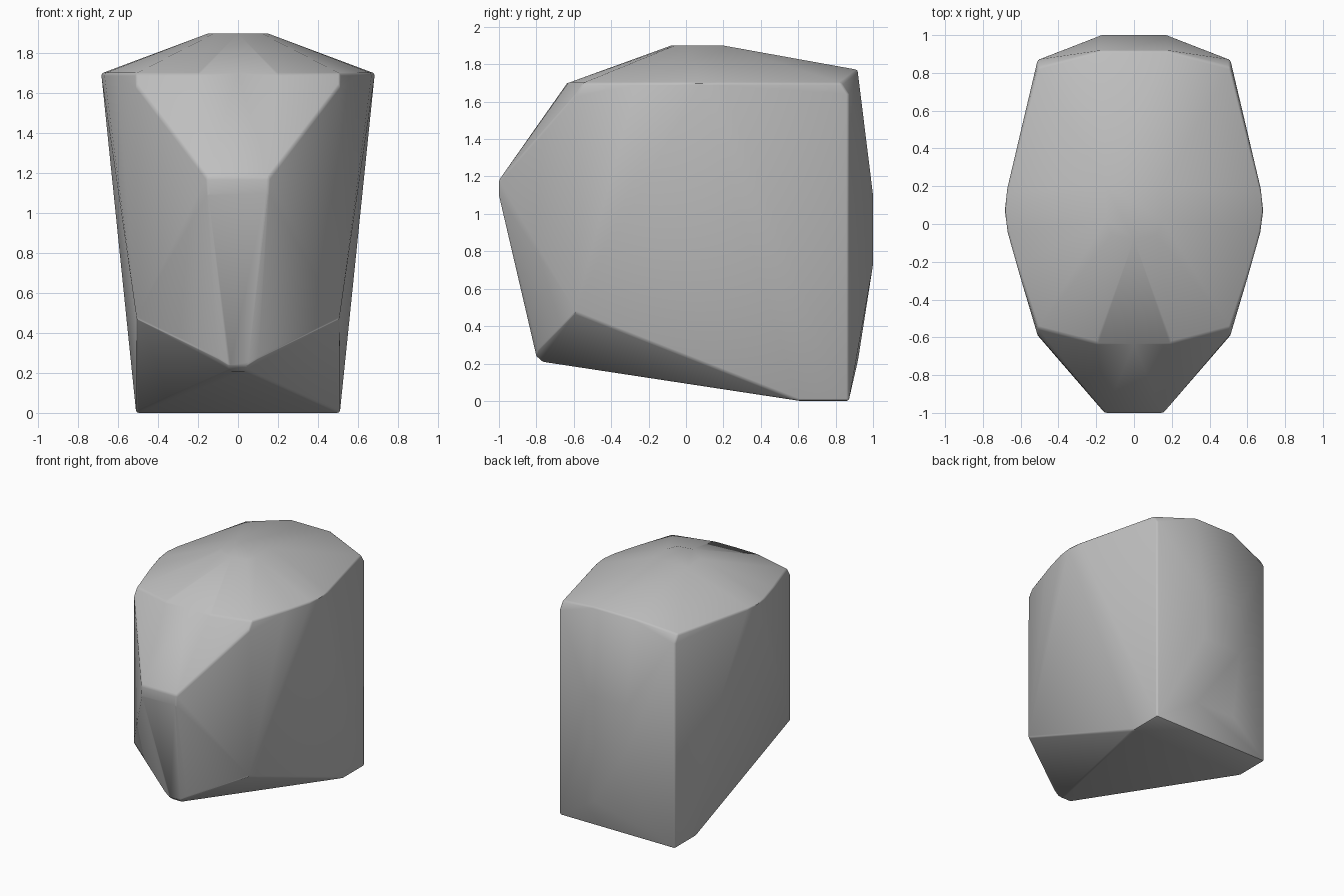
import bpy, bmesh, math

cube = bpy.data.objects.get("Cube")
if cube:
    bpy.data.objects.remove(cube, do_unlink=True)

# Grey stone
stone = bpy.data.materials.new("stone_grey")
stone.use_nodes = True
grey = (0.52, 0.52, 0.52, 1)
stone.diffuse_color = grey
stone.node_tree.nodes["Principled BSDF"].inputs["Base Color"].default_value = grey

# Corners of one half, grouped by the part of the boulder they shape
crown = [(.12, -.06, 1.9), (.15, .02, 1.9), (.15, .2, 1.9), (0, -.08, 1.9)]
rim = [(.685, .07, 1.7), (.675, .17, 1.7), (.67, -.04, 1.7), (.62, -.22, 1.7),
       (.51, -.55, 1.7), (.51, -.59, 1.64), (.2, -.63, 1.7), (0, -.635, 1.7)]
nose = [(.155, -1, 1.18), (.15, -1, 1.1)]
chin = [(.05, -.8, .24), (.1, -.79, .27), (.04, -.77, .21)]
base = [(.51, -.59, .47), (.51, .61, 0), (.51, .87, 0)]
back = [(.51, .87, 1.64), (.51, .83, 1.7), (.17, .92, 1.77),
        (.17, 1, 1.1), (.17, 1, .73), (.17, .92, .22)]

# Wrap the mirrored corners in a faceted skin
bm = bmesh.new()
for x, y, z in crown + rim + nose + chin + base + back:
    for side in ((-1, 1) if x else (1,)):
        bm.verts.new((side * x, y, z))
hull = bmesh.ops.convex_hull(bm, input=bm.verts)
loose = {g for g in hull["geom_interior"] + hull["geom_unused"]
         if isinstance(g, bmesh.types.BMVert)}
bmesh.ops.delete(bm, geom=list(loose), context="VERTS")
bmesh.ops.dissolve_limit(bm, angle_limit=math.radians(1), verts=bm.verts, edges=bm.edges)
bmesh.ops.recalc_face_normals(bm, faces=bm.faces)
mesh = bpy.data.meshes.new("boulder")
bm.to_mesh(mesh)
bm.free()

boulder = bpy.data.objects.new("boulder", mesh)
bpy.context.collection.objects.link(boulder)
mesh.materials.append(stone)

# Slightly worn edges and soft facets
bevel = boulder.modifiers.new("worn_edges", "BEVEL")
bevel.width = 0.012
bevel.segments = 2
bevel.limit_method = "ANGLE"
bevel.angle_limit = math.radians(35)
bpy.context.view_layer.objects.active = boulder
boulder.select_set(True)
bpy.ops.object.modifier_apply(modifier=bevel.name)
bpy.ops.object.shade_smooth_by_angle(angle=math.radians(35))
